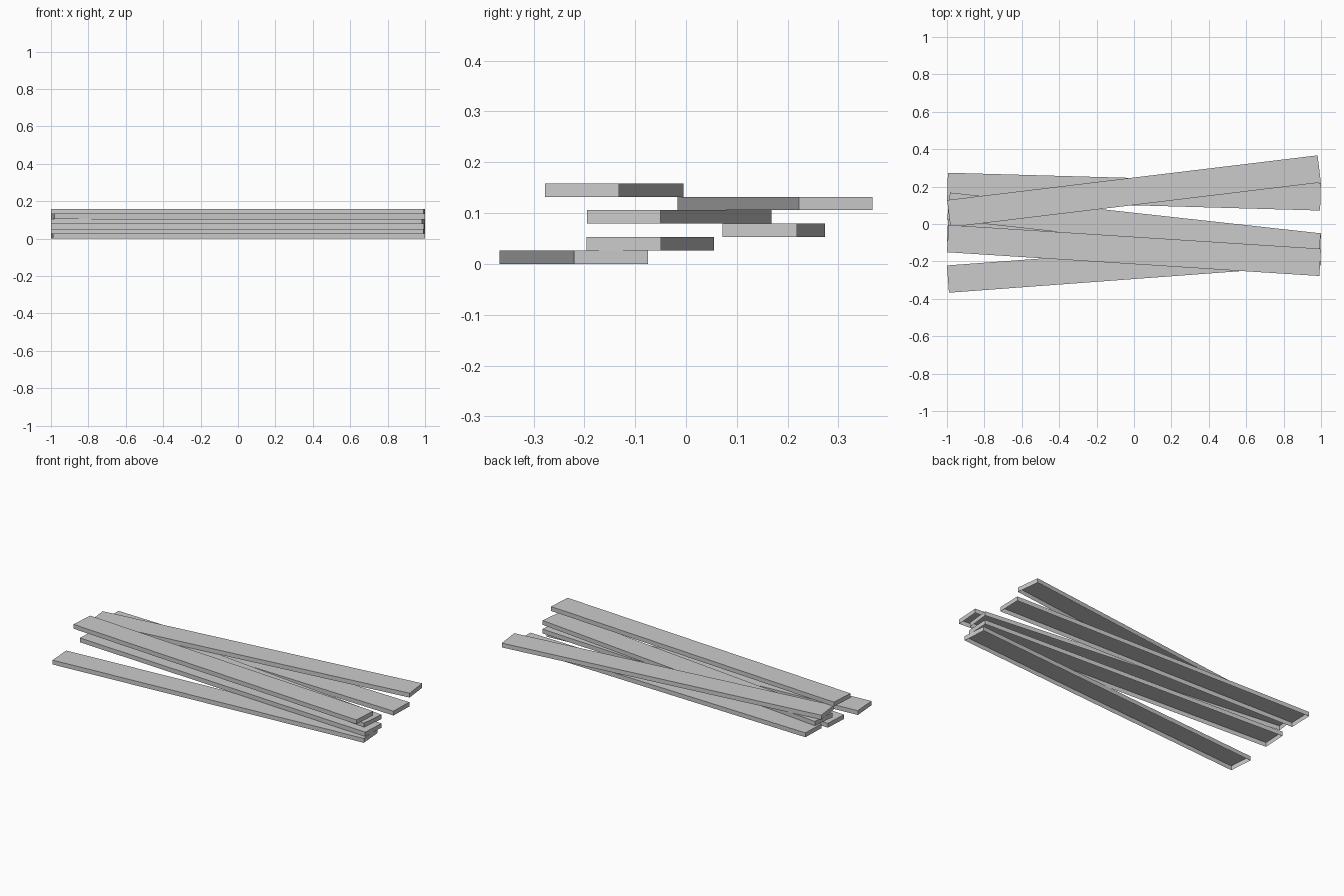
import bpy
import bmesh
from math import asin
from mathutils import Matrix

cube = bpy.data.objects.get("Cube")
if cube:
    bpy.data.objects.remove(cube, do_unlink=True)

LENGTH, WIDTH, THICK = 1.995, 0.146, 0.0264

# Single plain grey for all planks
grey = bpy.data.materials.new("plank grey")
grey.use_nodes = True
colour = (0.6, 0.6, 0.6, 1.0)
grey.diffuse_color = colour
grey.node_tree.nodes["Principled BSDF"].inputs["Base Color"].default_value = colour


def add_plank(name, layer, y, rise):
    """Board shell without an underside; rise is the y change from -x end to +x end."""
    bm = bmesh.new()
    bmesh.ops.create_cube(bm, size=1)
    bm.normal_update()
    underside = [f for f in bm.faces if f.normal.z < -0.5]
    bmesh.ops.delete(bm, geom=underside, context='FACES_ONLY')
    bmesh.ops.transform(bm, matrix=Matrix.Diagonal((LENGTH, WIDTH, THICK, 1)), verts=bm.verts)
    mesh = bpy.data.meshes.new(name)
    bm.to_mesh(mesh)
    bm.free()
    mesh.materials.append(grey)
    plank = bpy.data.objects.new(name, mesh)
    plank.location = (0, y, (layer + 0.5) * THICK)
    plank.rotation_euler.z = asin(rise / LENGTH)
    bpy.context.collection.objects.link(plank)


# Stack from the ground up: (centre y, rise)
stack = [(-0.221, 0.147), (-0.07, -0.105), (0.173, -0.056),
         (-0.0135, -0.218), (0.175, 0.239), (-0.1415, -0.127)]
for layer, (y, rise) in enumerate(stack):
    add_plank(f"plank_{layer + 1}", layer, y, rise)
